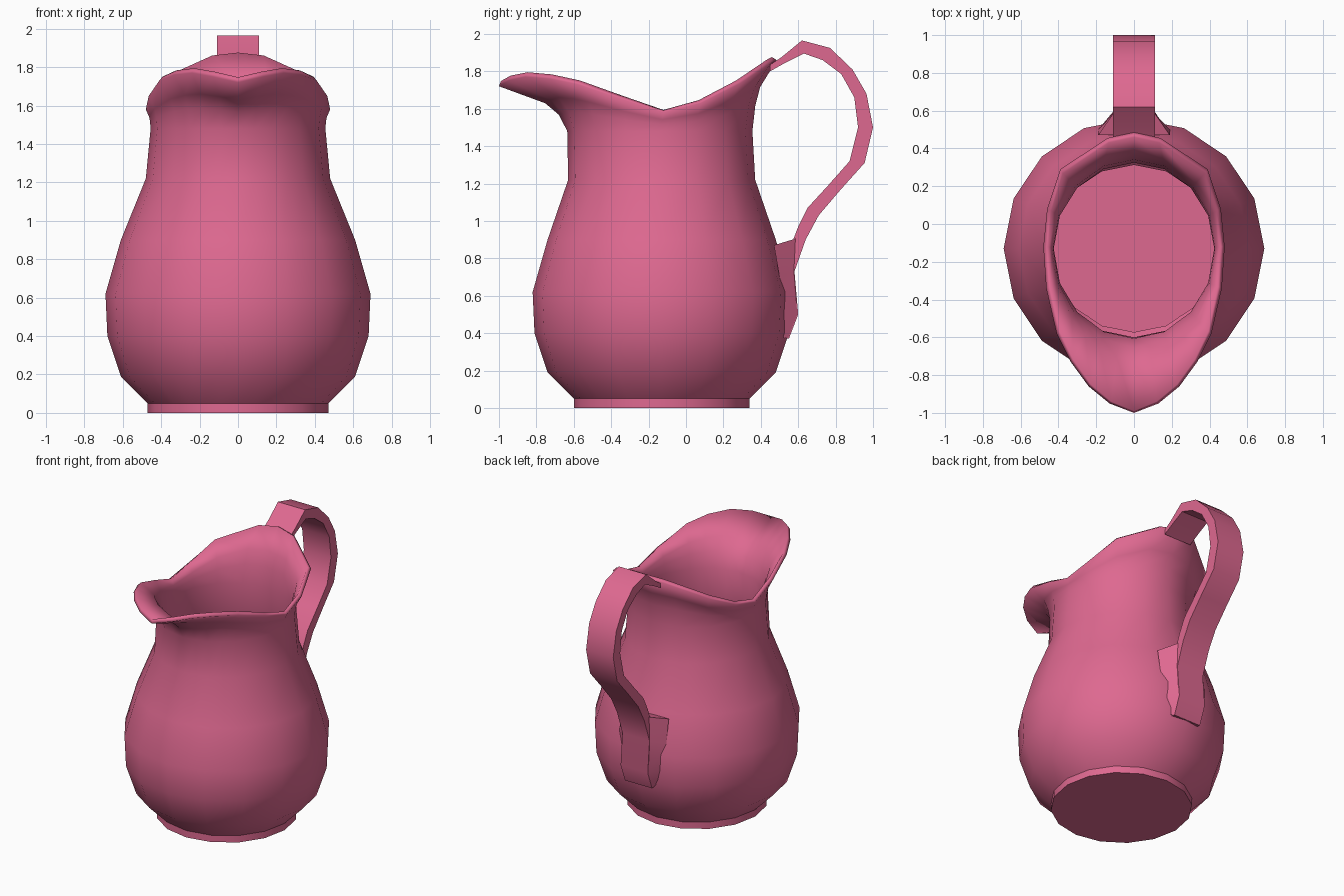
import bpy, math

if "Cube" in bpy.data.objects:
    bpy.data.objects.remove(bpy.data.objects["Cube"])

pink = bpy.data.materials.new("pink_glaze")
pink.diffuse_color = (0.73, 0.14, 0.28, 1)
pink.use_nodes = True
pink.node_tree.nodes["Principled BSDF"].inputs["Base Color"].default_value = pink.diffuse_color
CY = -0.13  # axis of the round body


def make(name, verts, faces, angle):
    me = bpy.data.meshes.new(name)
    me.from_pydata(verts, [], faces)
    me.update()
    ob = bpy.data.objects.new(name, me)
    bpy.context.collection.objects.link(ob)
    me.materials.append(pink)
    bpy.ops.object.select_all(action='DESELECT')
    bpy.context.view_layer.objects.active = ob
    ob.select_set(True)
    bpy.ops.object.shade_smooth_by_angle(angle=math.radians(angle))
    return ob


def loft(rings):
    """Join closed rings of equal length and cap both ends."""
    n = len(rings[0])
    faces = [(i * n + j, i * n + (j + 1) % n, (i + 1) * n + (j + 1) % n, (i + 1) * n + j)
             for i in range(len(rings) - 1) for j in range(n)]
    faces.append(tuple(reversed(range(n))))
    faces.append(tuple(range((len(rings) - 1) * n, len(rings) * n)))
    return [v for r in rings for v in r], faces


# Rim, front to back along one side: 16-gon step, x, y, z
rim = [(0, 0, -1.0, 1.72), (.5, .13, -.95, 1.75), (1, .24, -.86, 1.77),
       (1.5, .335, -.73, 1.76), (2, .41, -.58, 1.73), (3, .465, -.34, 1.65),
       (4, .48, -.12, 1.58), (5, .46, .08, 1.63), (6, .39, .29, 1.735),
       (7, .14, .455, 1.845), (8, 0, .485, 1.86)]

# Body profile: z, half width, front depth, back depth
profile = [(0, .47, .47, .47), (.05, .47, .47, .47), (.19, .61, .61, .61),
           (.40, .68, .68, .68), (.62, .69, .69, .69), (.90, .61, .61, .61),
           (1.22, .48, .50, .50), (1.48, .455, .505, .485)]


def on_body(t, row):
    """Point on the 16-sided body; half steps lie on the flat sides."""
    z, w, f, b = row
    pts = []
    for k in (math.floor(t), math.ceil(t)):
        a = k * math.pi / 8
        c = math.cos(a)
        pts.append((w * math.sin(a), CY - (f if c > 0 else b) * c))
    return ((pts[0][0] + pts[1][0]) / 2, (pts[0][1] + pts[1][1]) / 2, z)


def full(half):
    return half + [(-x, y, z) for x, y, z in reversed(half[1:-1])]


rings = [full([on_body(r[0], row) for r in rim]) for row in profile]
# Flared collar from the neck to the wavy rim: share of outward move, share of rise
for out, up in ((.12, .36), (.32, .62), (1, 1)):
    half = []
    for r in rim:
        x, y, z = on_body(r[0], profile[-1])
        half.append((x + (r[1] - x) * out, y + (r[2] - y) * out, z + (r[3] - z) * up))
    rings.append(full(half))

# Hollow jug body
verts, faces = loft(rings)
body = make("jug_body", verts, faces[:-1], 40)
wall = body.modifiers.new("wall", 'SOLIDIFY')
wall.thickness = 0.03
wall.offset = -1

# Ribbon handle: outer y, z and inner y, z
path = [(.45, 1.835, .45, 1.80), (.51, 1.875, .53, 1.845), (.62, 1.965, .63, 1.895),
        (.77, 1.925, .73, 1.86), (.89, 1.81, .83, 1.785), (.965, 1.68, .90, 1.66),
        (1.0, 1.5, .92, 1.5), (.955, 1.31, .875, 1.32), (.825, 1.165, .76, 1.19),
        (.71, 1.03, .65, 1.07), (.64, .90, .60, .97), (.58, .73, .55, .84),
        (.60, .50, .50, .50), (.55, .37, .50, .38)]
W = .11
handle_rings = [[(-W, a, b), (W, a, b), (W, c, d), (-W, c, d)] for a, b, c, d in path]
make("handle", *loft(handle_rings), 35)

# Flared mount where the handle meets the body: inner half width, inner y, z, outer y, z
mount = [(.13, .49, .40, .545, .37), (.17, .50, .50, .595, .50),
         (.19, .50, .70, .577, .73), (.19, .47, .87, .585, .905)]
mount_rings = [[(-w, a, b), (w, a, b), (W, c, d), (-W, c, d)] for w, a, b, c, d in mount]
make("handle_mount", *loft(mount_rings), 30)
